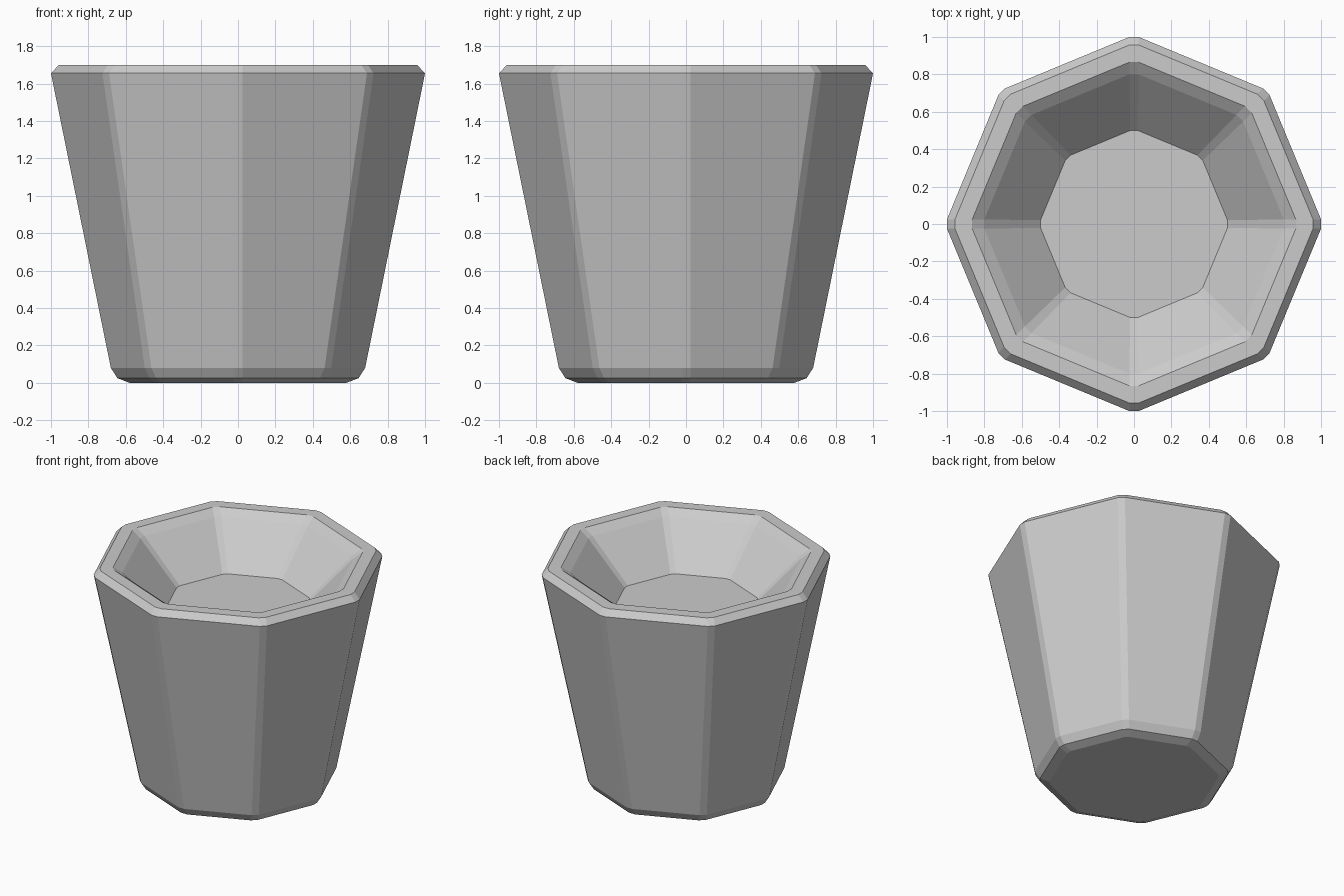
import bpy
import bmesh
from math import cos, sin, pi

cube = bpy.data.objects.get("Cube")
if cube:
    bpy.data.objects.remove(cube, do_unlink=True)

SIDES = 8
# Profile as (corner radius, height, half width of the corner chamfer):
# base, up the outer wall, over the rim, down to the recessed floor
PROFILE = [
    (0.58, 0.0, 0.02),
    (0.645, 0.025, 0.025),
    (0.68, 0.08, 0.025),
    (1.0, 1.655, 0.025),
    (0.957, 1.7, 0.025),
    (0.865, 1.7, 0.025),
    (0.80, 1.655, 0.025),
    (0.50, 1.36, 0.02),
]


def ring(bm, radius, z, half):
    """Octagon with every corner cut by a narrow chamfer."""
    verts = []
    for i in range(SIDES):
        a = 2 * pi * i / SIDES
        for t in (-half, half):
            verts.append(bm.verts.new((radius * cos(a) - t * sin(a),
                                       radius * sin(a) + t * cos(a), z)))
    return verts


def material(name, value):
    mat = bpy.data.materials.new(name)
    mat.use_nodes = True
    colour = (value, value, value, 1.0)
    mat.diffuse_color = colour
    mat.node_tree.nodes["Principled BSDF"].inputs["Base Color"].default_value = colour
    return mat


# Faceted planter pot
bm = bmesh.new()
rings = [ring(bm, *p) for p in PROFILE]
for low, high in zip(rings, rings[1:]):
    n = len(low)
    for i in range(n):
        j = (i + 1) % n
        bm.faces.new((low[i], low[j], high[j], high[i]))
bm.faces.new(list(reversed(rings[0])))   # underside
bm.faces.new(rings[-1])                  # recessed floor
bmesh.ops.recalc_face_normals(bm, faces=bm.faces)

mesh = bpy.data.meshes.new("planter_pot")
bm.to_mesh(mesh)
bm.free()
mesh.materials.append(material("light grey", 0.6))
pot = bpy.data.objects.new("planter_pot", mesh)
bpy.context.collection.objects.link(pot)
